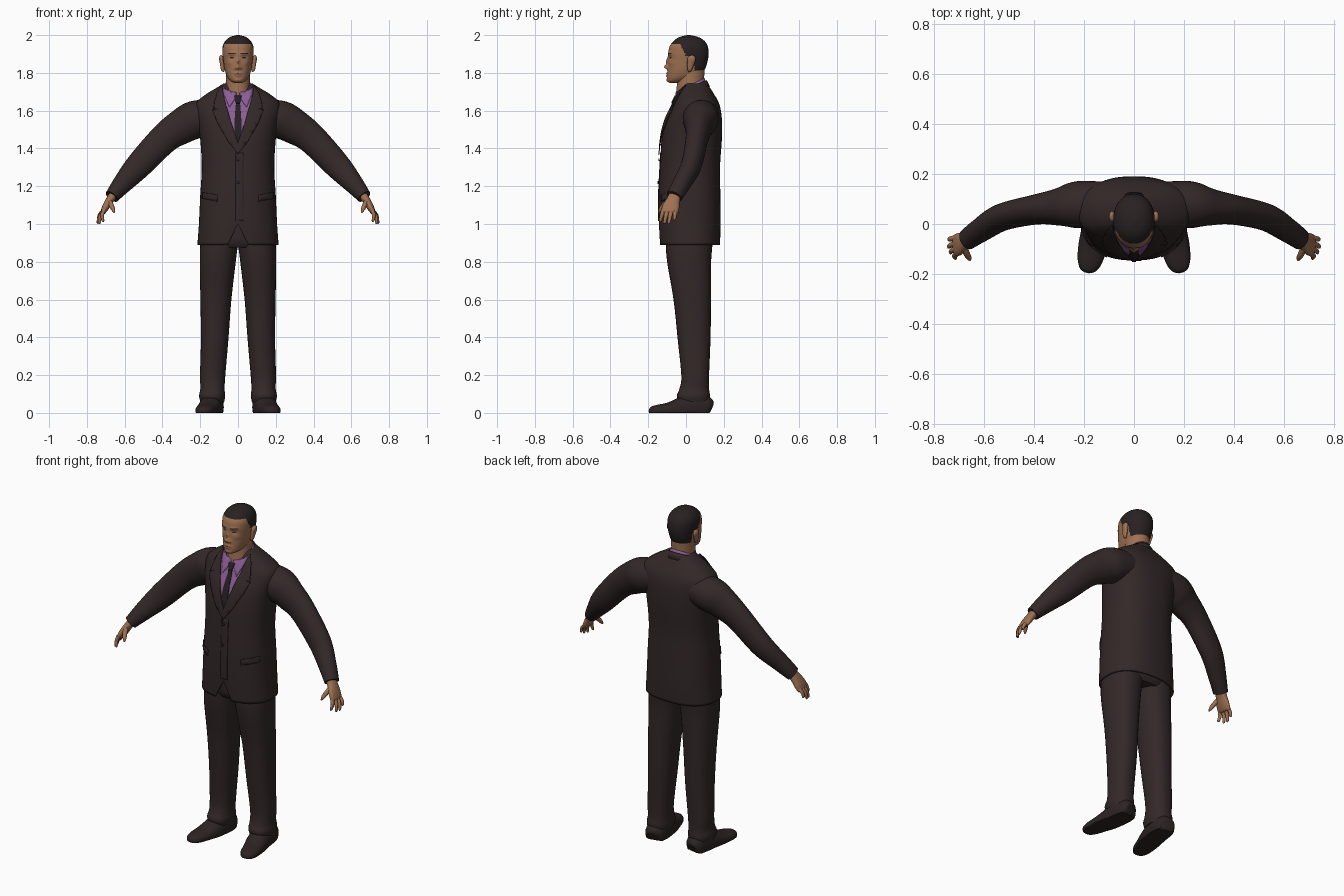
import bpy, bmesh, math
from mathutils import Vector
from mathutils.bvhtree import BVHTree


def material(name, rgb):
    m = bpy.data.materials.new(name)
    m.diffuse_color = (*rgb, 1)
    return m


SUIT = material("suit_brown", (0.033, 0.021, 0.021))
TIE = material("tie_dark", (0.02, 0.014, 0.016))
SHOE = material("shoe_dark", (0.026, 0.017, 0.017))
SKIN = material("skin_brown", (0.34, 0.165, 0.085))
HAIR = material("hair_dark", (0.022, 0.015, 0.016))
LIP = material("lip_brown", (0.26, 0.11, 0.07))
SHIRT = material("shirt_purple", (0.26, 0.11, 0.30))


def finish(name, bm, mats, mirror=False, thick=0, angle=45):
    me = bpy.data.meshes.new(name)
    bm.to_mesh(me)
    bm.free()
    ob = bpy.data.objects.new(name, me)
    bpy.context.collection.objects.link(ob)
    for m in mats:
        me.materials.append(m)
    bpy.ops.object.select_all(action='DESELECT')
    ob.select_set(True)
    bpy.context.view_layer.objects.active = ob
    bpy.ops.object.shade_smooth_by_angle(angle=math.radians(angle))
    if thick:
        ob.modifiers.new("thickness", 'SOLIDIFY').thickness = thick
    if mirror:
        mod = ob.modifiers.new("mirror", 'MIRROR')
        mod.use_mirror_merge = False
    return ob


def smooth(rows, steps):
    """Catmull-Rom interpolation of section rows."""
    out = []
    for i in range(len(rows) - 1):
        p0, p1, p2, p3 = (rows[max(0, min(len(rows) - 1, i + k))] for k in (-1, 0, 1, 2))
        for s in range(steps):
            t = s / steps
            out.append([0.5 * (2 * b + (c - a) * t + (2 * a - 5 * b + 4 * c - d) * t * t
                               + (3 * b - a - 3 * c + d) * t ** 3)
                        for a, b, c, d in zip(p0, p1, p2, p3)])
    return out + [list(rows[-1])]


def oval(seg, n):
    for k in range(seg):
        a = 2 * math.pi * k / seg
        c, s = math.cos(a), math.sin(a)
        yield (math.copysign(abs(c) ** (2 / n), c), math.copysign(abs(s) ** (2 / n), s))


def skin_rings(rings, cap_start=True, cap_end=True, closed=True):
    bm = bmesh.new()
    vs = [[bm.verts.new(p) for p in r] for r in rings]
    n = len(vs[0])
    for a, b in zip(vs, vs[1:]):
        for k in range(n if closed else n - 1):
            j = (k + 1) % n
            bm.faces.new((a[k], a[j], b[j], b[k]))
    if cap_start:
        bm.faces.new(vs[0][::-1])
    if cap_end:
        bm.faces.new(vs[-1])
    bmesh.ops.recalc_face_normals(bm, faces=bm.faces)
    return bm


def stack(rows, steps, seg, n=2.3, **kw):
    """Horizontal sections: z, centre x, half width, front y, back y."""
    return skin_rings([[(cx + hw * u, (yf + yb) / 2 + (yb - yf) / 2 * v, z) for u, v in oval(seg, n)]
                       for z, cx, hw, yf, yb in smooth(rows, steps)], **kw)


def tube(rows, steps, seg, n=2.0, ref=(0, 1, 0), floor=False):
    """Sections across a path: x, y, z, half size across, half size along ref."""
    rows = smooth(rows, steps)
    pts = [Vector(r[:3]) for r in rows]
    rings = []
    for i, r in enumerate(rows):
        t = (pts[min(i + 1, len(pts) - 1)] - pts[max(i - 1, 0)]).normalized()
        u = Vector(ref).cross(t).normalized()
        v = t.cross(u)
        ring = [pts[i] + u * r[3] * a + v * r[4] * b for a, b in oval(seg, n)]
        if floor:
            for p in ring:
                p.z = max(p.z, 0)
        rings.append(ring)
    return skin_rings(rings)


# jacket body, with the hem opening in an inverted V at the front
bm = stack([(0.89, 0, 0.215, -0.14, 0.18), (1.0, 0, 0.207, -0.145, 0.183), (1.15, 0, 0.2, -0.145, 0.182),
            (1.3, 0, 0.192, -0.138, 0.18), (1.45, 0, 0.2, -0.128, 0.19), (1.55, 0, 0.215, -0.105, 0.19),
            (1.61, 0, 0.225, -0.078, 0.183), (1.65, 0, 0.215, -0.06, 0.17), (1.69, 0, 0.165, -0.041, 0.147),
            (1.72, 0, 0.115, -0.026, 0.128), (1.745, 0, 0.075, -0.012, 0.11)], 5, 64, 2.4, cap_start=False)
for v in bm.verts:
    if v.co.z < 1.1 and v.co.y < 0:
        low = max(0.89, 1.0 - 2.0 * abs(v.co.x))
        v.co.z = low + (v.co.z - 0.89) / 0.21 * (1.1 - low)
body = BVHTree.FromBMesh(bm)
finish("jacket_body", bm, [SUIT], thick=0.01)

# sleeves
finish("sleeve", tube([(0.12, 0.085, 1.575, 0.085, 0.085), (0.225, 0.077, 1.553, 0.1, 0.094),
                       (0.30, 0.068, 1.515, 0.093, 0.075), (0.39, 0.058, 1.452, 0.08, 0.06),
                       (0.525, 0.028, 1.31, 0.07, 0.054), (0.61, -0.022, 1.215, 0.053, 0.048),
                       (0.668, -0.062, 1.145, 0.038, 0.043)], 6, 32), [SUIT], mirror=True)

# hands: palm, four fingers, thumb
finish("palm", tube([(0.655, -0.055, 1.16, 0.024, 0.03), (0.68, -0.068, 1.125, 0.021, 0.036),
                     (0.7, -0.08, 1.09, 0.019, 0.045), (0.715, -0.087, 1.062, 0.013, 0.044),
                     (0.719, -0.088, 1.055, 0.004, 0.036)], 4, 20, 2.3), [SKIN], mirror=True)
for i, (y, tx, ty, tz) in enumerate([(-0.12, 0.715, -0.137, 1.012), (-0.099, 0.736, -0.115, 1.001),
                                     (-0.077, 0.744, -0.092, 1.002), (-0.056, 0.742, -0.062, 1.02)]):
    a, b = Vector((0.711, y, 1.072)), Vector((tx, ty, tz))
    m = a.lerp(b, 0.5) + Vector((0.006, 0, 0.003))
    e = a.lerp(b, 0.93)
    finish(f"finger_{i + 1}", tube([(*a, 0.011, 0.012), (*m, 0.0095, 0.0105), (*e, 0.007, 0.008),
                                    (*b, 0.002, 0.002)], 4, 12), [SKIN], mirror=True)
finish("thumb", tube([(0.682, -0.088, 1.125, 0.013, 0.013), (0.67, -0.118, 1.098, 0.013, 0.013),
                      (0.66, -0.136, 1.075, 0.01, 0.01), (0.655, -0.145, 1.06, 0.003, 0.003)], 4, 12),
       [SKIN], mirror=True)

# trousers
finish("trouser_hips", stack([(0.875, 0, 0.17, -0.09, 0.13), (0.92, 0, 0.188, -0.11, 0.15),
                              (1.06, 0, 0.18, -0.11, 0.15)], 4, 40), [SUIT])
finish("trouser_leg", stack([(0.055, 0.136, 0.062, -0.035, 0.123), (0.09, 0.137, 0.069, -0.048, 0.127),
                             (0.13, 0.135, 0.064, -0.034, 0.122), (0.2, 0.134, 0.067, -0.025, 0.122),
                             (0.4, 0.123, 0.073, -0.045, 0.13), (0.6, 0.117, 0.082, -0.066, 0.132),
                             (0.8, 0.107, 0.095, -0.1, 0.133), (0.9, 0.1, 0.099, -0.106, 0.14),
                             (1.0, 0.095, 0.09, -0.1, 0.135)], 4, 32), [SUIT], mirror=True)

# shoes, flat on the floor
finish("shoe", tube([(0.133, 0.13, 0.02, 0.03, 0.03), (0.135, 0.115, 0.025, 0.052, 0.06),
                     (0.137, 0.06, 0.03, 0.062, 0.075), (0.148, -0.02, 0.02, 0.062, 0.066),
                     (0.165, -0.09, 0.014, 0.058, 0.042), (0.178, -0.15, 0.012, 0.049, 0.031),
                     (0.187, -0.183, 0.011, 0.032, 0.022), (0.19, -0.195, 0.011, 0.01, 0.008)],
                    5, 28, 2.3, (0, 0, 1), True), [SHOE], mirror=True)

# neck and head with sculpted face
finish("neck", stack([(1.6, 0, 0.06, -0.045, 0.09), (1.68, 0, 0.065, -0.053, 0.094),
                      (1.74, 0, 0.064, -0.048, 0.094), (1.84, 0, 0.064, -0.045, 0.1)], 4, 36, 2.0), [SKIN])
bm = stack([(1.746, 0, 0.015, -0.085, -0.04), (1.755, 0, 0.036, -0.097, 0.0), (1.77, 0, 0.051, -0.1, 0.04),
            (1.79, 0, 0.062, -0.099, 0.075), (1.82, 0, 0.071, -0.097, 0.1), (1.86, 0, 0.077, -0.095, 0.114),
            (1.90, 0, 0.082, -0.094, 0.12), (1.94, 0, 0.081, -0.087, 0.115), (1.97, 0, 0.067, -0.064, 0.097),
            (1.99, 0, 0.042, -0.034, 0.064), (2.0, 0, 0.008, 0.006, 0.022)], 7, 96, 2.2)


def hair_line(y):
    if y < -0.03:
        return 1.952
    if y < 0.0:
        return 1.952 - (y + 0.03) * 2.1
    return 1.889 if y < 0.045 else 1.792


for f in bm.faces:
    c = f.calc_center_median()
    ax = abs(c.x)
    if c.z > hair_line(c.y):
        f.material_index = 1
    elif c.y < -0.04:
        if (c.x / 0.024) ** 2 + ((c.z - 1.791) / 0.009) ** 2 < 1:
            f.material_index = 2
        elif 0.014 < ax < 0.052 and abs(c.z - 1.902 + 4 * (ax - 0.032) ** 2) < 0.003:
            f.material_index = 1
        elif ((ax - 0.033) / 0.012) ** 2 + ((c.z - 1.881) / 0.0035) ** 2 < 1:
            f.material_index = 1
# x, z, spread x, spread z, depth: nose, nostrils, brows, eye sockets, lips, chin, cheeks
BUMPS = [(0, 1.831, 0.011, 0.011, -0.018), (0, 1.858, 0.008, 0.022, -0.011), (0.014, 1.825, 0.007, 0.007, -0.009),
         (0.032, 1.903, 0.024, 0.008, -0.005), (0.033, 1.882, 0.015, 0.009, 0.007),
         (0, 1.797, 0.018, 0.005, -0.007), (0, 1.784, 0.016, 0.005, -0.006),
         (0, 1.762, 0.018, 0.010, -0.004), (0.048, 1.852, 0.016, 0.013, -0.004)]
for v in bm.verts:
    if v.co.y < -0.02:
        x, z = abs(v.co.x), v.co.z
        v.co.y += sum(d * math.exp(-((x - bx) / sx) ** 2 - ((z - bz) / sz) ** 2) for bx, bz, sx, sz, d in BUMPS)
finish("head", bm, [SKIN, HAIR, LIP], angle=70)

# ears
finish("ear", tube([(0.074, 0.016, 1.808, 0.004, 0.005), (0.08, 0.019, 1.818, 0.01, 0.012),
                    (0.085, 0.025, 1.85, 0.011, 0.019), (0.088, 0.03, 1.875, 0.012, 0.022),
                    (0.088, 0.031, 1.889, 0.008, 0.014), (0.087, 0.031, 1.893, 0.002, 0.004)], 4, 16),
       [SKIN], mirror=True)


# collars wrapped round the neck, lower at the front
def band(name, mat, rings, start, end):
    rows = []
    for rx, ry, z in rings:
        row = []
        for k in range(41):
            a = math.radians(start + (end - start) * k / 40)
            row.append((rx * math.cos(a), 0.022 + ry * math.sin(a), z + 0.038 * math.sin(a)))
        rows.append(row)
    finish(name, skin_rings(rows, False, False, False), [mat], thick=0.006)


band("shirt_collar", SHIRT, [(0.078, 0.083, 1.69), (0.074, 0.08, 1.715), (0.07, 0.077, 1.735)], -82, 262)
band("jacket_collar", SUIT, [(0.105, 0.105, 1.69), (0.09, 0.095, 1.71), (0.081, 0.087, 1.724)], -25, 205)


# thin plates laid on the jacket front
def plate(name, outline, mat, lift, mirror=False):
    bm = bmesh.new()
    bm.faces.new([bm.verts.new((x, 0, z)) for x, z in outline])
    bmesh.ops.triangulate(bm, faces=bm.faces)
    for axis, lo, count in ((0, -0.2, 20), (2, 1.0, 38)):
        for k in range(count + 1):
            co, no = Vector(), Vector()
            co[axis], no[axis] = lo + 0.02 * k, 1
            bmesh.ops.bisect_plane(bm, geom=bm.verts[:] + bm.edges[:] + bm.faces[:], plane_co=co, plane_no=no)
    bmesh.ops.recalc_face_normals(bm, faces=bm.faces)
    for v in bm.verts:
        hit, no, _, _ = body.ray_cast(Vector((v.co.x, -1, v.co.z)), Vector((0, 1, 0)))
        if hit is None:
            hit, no, _, _ = body.find_nearest(Vector((v.co.x, -0.02, v.co.z)))
        if no.y > 0:
            no = -no
        v.co = hit + no * lift
    bm.normal_update()
    if sum(f.normal.y * f.calc_area() for f in bm.faces) > 0:
        bmesh.ops.reverse_faces(bm, faces=bm.faces)
    finish(name, bm, [mat], mirror, thick=0.005)


plate("shirt_front", [(0, 1.42), (0.04, 1.53), (0.078, 1.66), (0.08, 1.728), (0.05, 1.70), (0, 1.68),
                      (-0.05, 1.70), (-0.08, 1.728), (-0.078, 1.66), (-0.04, 1.53)], SHIRT, 0.003)
plate("shirt_collar_leaf", [(0.004, 1.678), (0.045, 1.615), (0.076, 1.69), (0.078, 1.722), (0.05, 1.702)],
      SHIRT, 0.008, True)
plate("tie_blade", [(0, 1.42), (0.02, 1.48), (0.017, 1.56), (0.01, 1.645),
                    (-0.01, 1.645), (-0.017, 1.56), (-0.02, 1.48)], TIE, 0.008)
plate("tie_knot", [(-0.01, 1.635), (0.01, 1.635), (0.019, 1.675), (-0.019, 1.675)], TIE, 0.013)
plate("lapel", [(0, 1.37), (0.05, 1.435), (0.105, 1.53), (0.132, 1.6), (0.105, 1.605), (0.125, 1.635),
                (0.108, 1.69), (0.083, 1.728), (0.07, 1.655), (0.034, 1.53), (0, 1.43)], SUIT, 0.011, True)
plate("pocket_flap", [(0.108, 1.12), (0.185, 1.135), (0.185, 1.168), (0.108, 1.153)], SUIT, 0.005, True)
plate("front_overlap", [(-0.012, 1.02), (0.03, 1.02), (0.03, 1.375), (-0.012, 1.375)], SUIT, 0.003)
for i, z in enumerate((1.34, 1.22)):
    plate(f"button_{i + 1}", [(0.008 * math.cos(k * math.pi / 5), z + 0.008 * math.sin(k * math.pi / 5))
                              for k in range(10)], TIE, 0.009)
